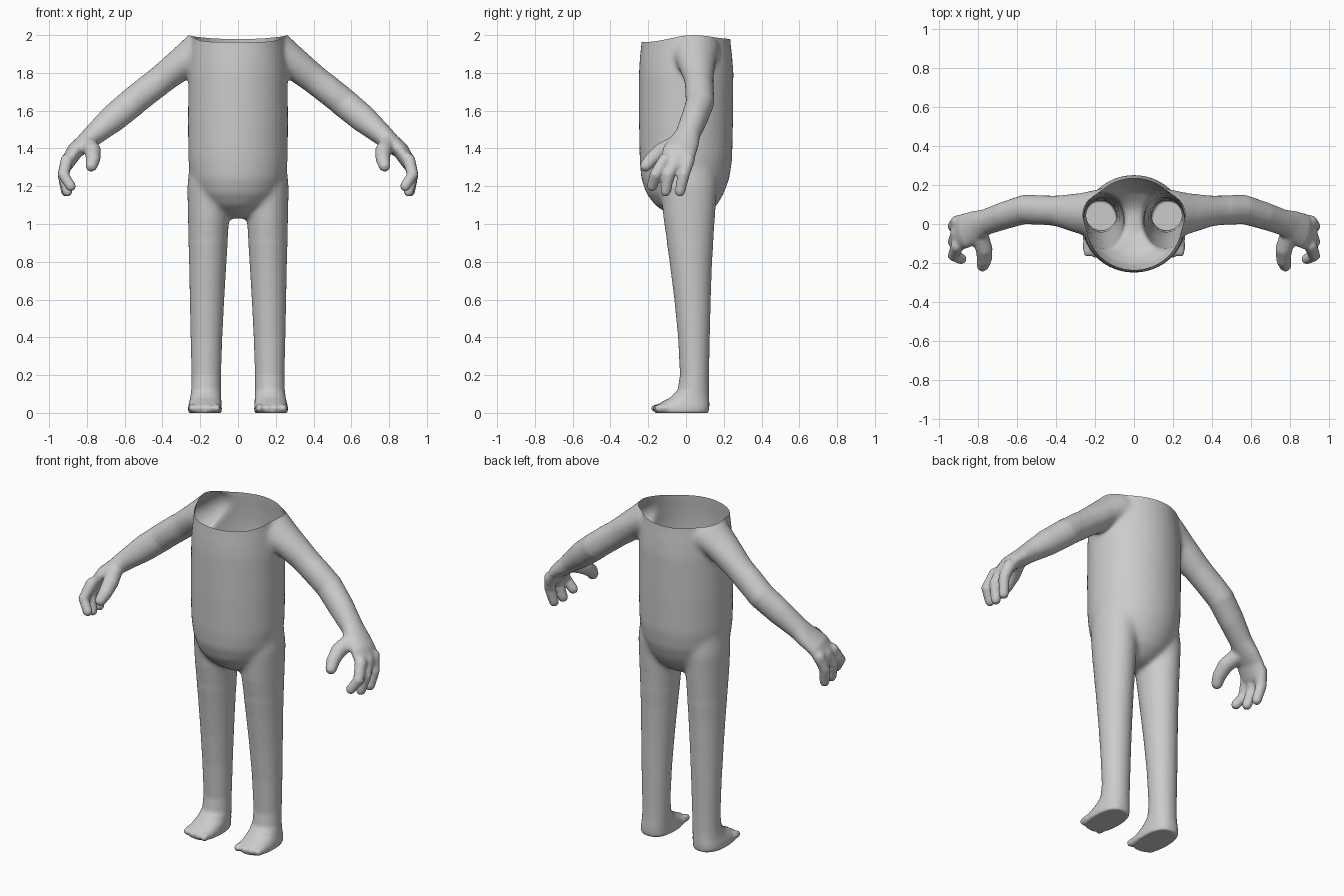
import bpy, bmesh, math
from mathutils import Vector

if "Cube" in bpy.data.objects:
    bpy.data.objects.remove(bpy.data.objects["Cube"])

SIDES = 32
bm = bmesh.new()


def ring(c, u, v, a, b, p=2.0):
    """Oval (or squarish, for p > 2) ring of vertices."""
    out = []
    for i in range(SIDES):
        t = 2 * math.pi * i / SIDES
        ct, st = math.cos(t), math.sin(t)
        x = math.copysign(abs(ct) ** (2 / p), ct) * a
        y = math.copysign(abs(st) ** (2 / p), st) * b
        out.append(bm.verts.new(c + u * x + v * y))
    return out


def skin(rings):
    for r0, r1 in zip(rings, rings[1:]):
        for i in range(SIDES):
            j = (i + 1) % SIDES
            bm.faces.new((r0[i], r0[j], r1[j], r1[i]))
    bm.faces.new(rings[0])
    bm.faces.new(rings[-1])


def stack(levels):
    """Loft of level rings: z, centre x, half width, front y, back y, squareness."""
    skin([ring(Vector((x, (f + b) / 2, z)), Vector((1, 0, 0)), Vector((0, 1, 0)),
               w, (b - f) / 2, p) for z, x, w, f, b, p in levels])


def tube(points, s):
    """Round-ended tube along points: x, y, z, radius along y, radius across."""
    pts = [Vector((s * q[0], q[1], q[2])) for q in points]
    rings = []
    last = len(pts) - 1
    for i, c in enumerate(pts):
        d = (pts[min(i + 1, last)] - pts[max(i - 1, 0)]).normalized()
        u = Vector((0, 1, 0))
        u = (u - d * u.dot(d)).normalized()
        v = d.cross(u)
        a, b = points[i][3:]
        caps = [0]
        if i == 0:
            caps = [-80, -60, -30, 0]
        elif i == last:
            caps = [0, 30, 60, 80]
        for deg in caps:
            t = math.radians(deg)
            k = math.cos(t)
            rings.append(ring(c + d * min(a, b) * math.sin(t), u, v, a * k, b * k))
    skin(rings)


# Torso, carried above the neck opening and trimmed later
stack([(z, 0, w, f, b, 2.0) for z, w, f, b in (
    (1.03, .06, -.05, .07), (1.055, .11, -.10, .115), (1.10, .17, -.165, .165),
    (1.16, .22, -.21, .20), (1.24, .25, -.238, .23), (1.34, .264, -.246, .245),
    (1.55, .266, -.25, .25), (1.80, .263, -.25, .252), (1.90, .255, -.245, .245),
    (2.00, .245, -.237, .235), (2.10, .24, -.23, .23))])

for s in (-1, 1):
    # Leg and foot
    stack([(z, s * x, w, f, b, p) for z, x, w, f, b, p in (
        (-.006, .174, .080, -.160, .112, 2.5), (.008, .175, .090, -.168, .122, 2.5),
        (.035, .175, .089, -.166, .124, 2.5), (.055, .173, .086, -.135, .124, 2.4),
        (.08, .171, .082, -.085, .123, 2.2), (.12, .169, .079, -.045, .122, 2.0),
        (.20, .168, .078, -.032, .122, 2.0), (.40, .167, .084, -.042, .126, 2.0),
        (.60, .164, .091, -.062, .131, 2.0), (.80, .160, .099, -.087, .138, 2.0),
        (1.04, .156, .110, -.122, .155, 2.0), (1.20, .156, .113, -.135, .165, 2.0),
        (1.32, .156, .100, -.12, .15, 2.0))])
    # Toes
    for k in range(4):
        x, tip = .113 + .042 * k, -.165 + .006 * k
        tube([(x, -.10, .026, .024, .024), (x, tip, .024, .021, .021)], s)
    # Arm and palm
    tube([(.18, .05, 1.93, .13, .11), (.28, .055, 1.865, .105, .088),
          (.40, .068, 1.77, .079, .079), (.56, .075, 1.643, .075, .077),
          (.66, .045, 1.56, .070, .074), (.76, .01, 1.475, .066, .058),
          (.81, -.01, 1.43, .080, .050), (.865, -.035, 1.385, .090, .044),
          (.905, -.048, 1.32, .090, .037)], s)
    # Fingers: base y, middle y, tip y, tip x, tip z
    for y0, y1, y2, x2, z2 in ((-.112, -.162, -.180, .885, 1.20),
                               (-.048, -.092, -.108, .903, 1.172),
                               (.012, -.012, -.032, .910, 1.172)):
        tube([(.905, y0, 1.34, .034, .034), (.925, y1, 1.26, .031, .031),
              (x2, y2, z2, .028, .028)], s)
    # Thumb
    tube([(.795, -.05, 1.425, .046, .046), (.768, -.13, 1.385, .044, .044),
          (.767, -.185, 1.34, .038, .038), (.776, -.213, 1.308, .032, .032)], s)

bmesh.ops.recalc_face_normals(bm, faces=bm.faces)
mesh = bpy.data.meshes.new("body")
bm.to_mesh(mesh)
bm.free()
body = bpy.data.objects.new("body", mesh)
bpy.context.collection.objects.link(body)

# Fuse all parts into one continuous skin
fuse = body.modifiers.new("fuse", 'REMESH')
fuse.mode = 'VOXEL'
fuse.voxel_size = 0.009
dg = bpy.context.evaluated_depsgraph_get()
fused = bpy.data.meshes.new_from_object(body.evaluated_get(dg))
body.modifiers.clear()
body.data = fused
bpy.data.meshes.remove(mesh)
fused.name = "body"

bm = bmesh.new()
bm.from_mesh(fused)


def relax(verts, times):
    for _ in range(times):
        bmesh.ops.smooth_vert(bm, verts=verts, factor=0.5,
                              use_axis_x=True, use_axis_y=True, use_axis_z=True)


# Soften shoulders and hips strongly, hands and feet lightly
relax([v for v in bm.verts if v.co.z > 0.9 and abs(v.co.x) < 0.5], 18)
relax(bm.verts[:], 3)

# Open the neck
bmesh.ops.bisect_plane(bm, geom=bm.verts[:] + bm.edges[:] + bm.faces[:],
                       plane_co=(0, 0, 2), plane_no=(0, 0, 1), clear_outer=True)


def ease(t):
    t = max(0.0, min(1.0, t))
    return t * t * (3 - 2 * t)


# Dip the neck rim at front and back, flatten the soles
for v in bm.verts:
    drop = .036 * ease((.04 - v.co.y) / .25) + .02 * ease((v.co.y - .04) / .2)
    v.co.z -= drop * ease((v.co.z - 1.8) / .2)
    v.co.z = max(v.co.z, 0)
for f in bm.faces:
    f.smooth = True
bm.to_mesh(fused)
bm.free()

grey = bpy.data.materials.new("plain grey")
grey.diffuse_color = (0.6, 0.6, 0.6, 1)
grey.use_nodes = True
grey.node_tree.nodes["Principled BSDF"].inputs["Base Color"].default_value = grey.diffuse_color
fused.materials.clear()
fused.materials.append(grey)
